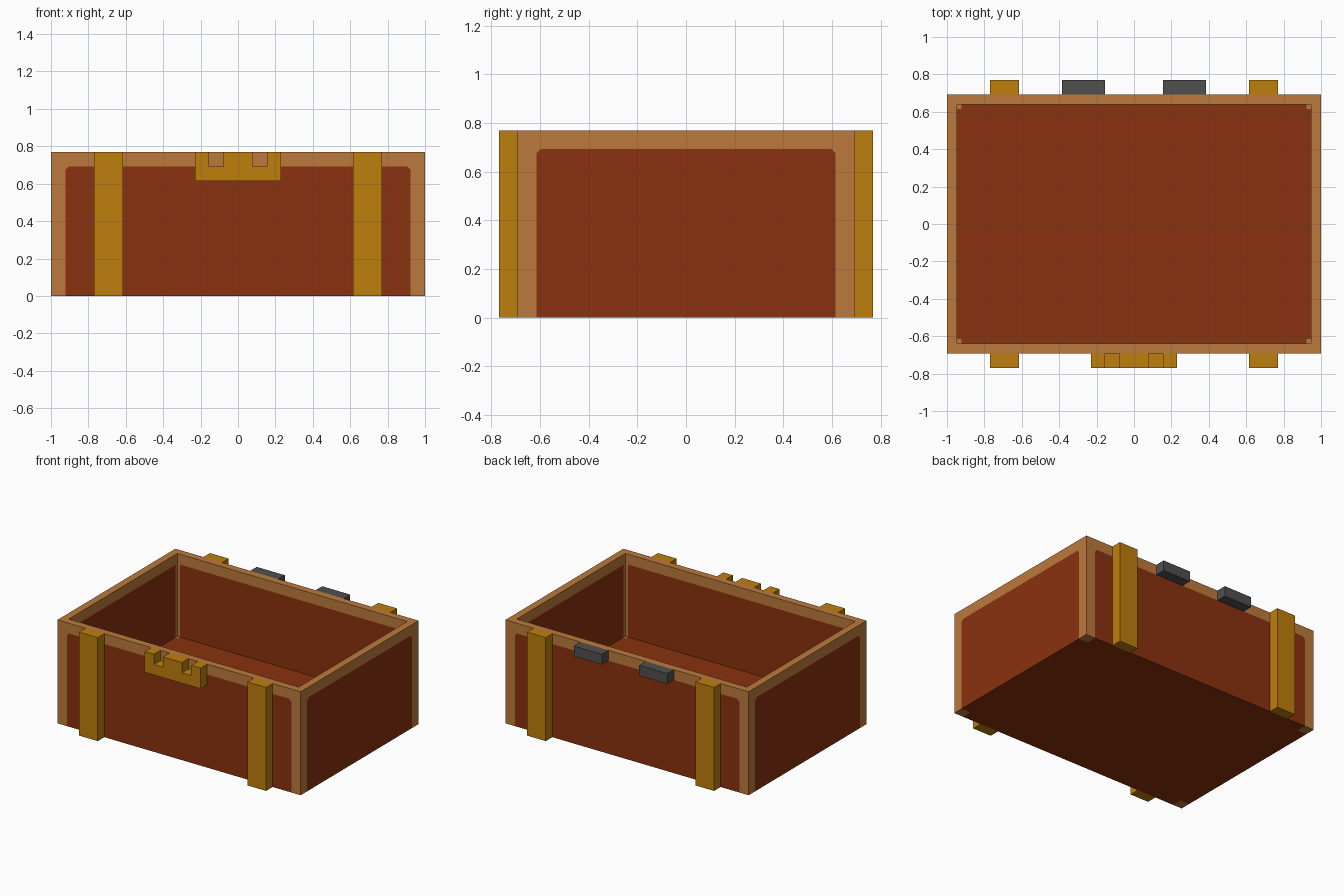
import bpy, bmesh
from mathutils import Vector

cube = bpy.data.objects.get("Cube")
if cube:
    bpy.data.objects.remove(cube, do_unlink=True)

U = 2 / 26                      # one block unit
X, Y, Z = 13 * U, 9 * U, 10 * U  # outer half width, half depth, height


def material(name, rgb):
    m = bpy.data.materials.new(name)
    m.use_nodes = True
    m.diffuse_color = (*rgb, 1)
    bsdf = next(n for n in m.node_tree.nodes if n.type == 'BSDF_PRINCIPLED')
    bsdf.inputs["Base Color"].default_value = (*rgb, 1)
    return m


TAN = material("tan wood", (0.503, 0.195, 0.045))
RED = material("red brown wood", (0.254, 0.032, 0.0044))
GOLD = material("gold", (0.515, 0.209, 0.0037))
GREY = material("dark grey metal", (0.08, 0.08, 0.08))


def finish(name, bm, *mats):
    mesh = bpy.data.meshes.new(name)
    bm.to_mesh(mesh)
    bm.free()
    for m in mats:
        mesh.materials.append(m)
    obj = bpy.data.objects.new(name, mesh)
    bpy.context.collection.objects.link(obj)
    return obj


def prism(name, profile, y0, y1, mat):
    """Extrude an xz profile from y0 to y1."""
    bm = bmesh.new()
    face = bm.faces.new([bm.verts.new((x, y0, z)) for x, z in profile])
    new = bmesh.ops.extrude_face_region(bm, geom=[face])["geom"]
    bmesh.ops.translate(bm, vec=(0, y1 - y0, 0),
                        verts=[v for v in new if isinstance(v, bmesh.types.BMVert)])
    bmesh.ops.recalc_face_normals(bm, faces=bm.faces)
    return finish(name, bm, mat)


def block(name, x0, x1, y0, y1, z0, z1, mat):
    return prism(name, [(x0, z0), (x1, z0), (x1, z1), (x0, z1)], y0, y1, mat)


# Open tub: a box whose top is inset by the wall thickness and sunk to the floor
bm = bmesh.new()
bmesh.ops.create_cube(bm, size=1)
for v in bm.verts:
    v.co = Vector((v.co.x * 2 * X, v.co.y * 2 * Y, (v.co.z + 0.5) * Z))
top = max(bm.faces, key=lambda f: f.calc_center_median().z)
bmesh.ops.inset_region(bm, faces=[top], thickness=U)
new = bmesh.ops.extrude_face_region(bm, geom=[top])["geom"]
bmesh.ops.translate(bm, vec=(0, 0, 2 * U - Z),
                    verts=[v for v in new if isinstance(v, bmesh.types.BMVert)])
if top.is_valid:
    bmesh.ops.delete(bm, geom=[top], context='FACES_ONLY')
bmesh.ops.recalc_face_normals(bm, faces=bm.faces)

# Cut the frame outline into the walls, with small clipped panel corners
PX, PY, PZ, CLIP = X - U, Y - U, Z - U, 0.018
cuts = [((0, 0, PZ), (0, 0, 1))]
for s in (-1, 1):
    cuts += [((s * PX, 0, 0), (1, 0, 0)), ((0, s * PY, 0), (0, 1, 0)),
             ((s * PX, 0, PZ - CLIP), (s, 0, 1)), ((0, s * PY, PZ - CLIP), (0, s, 1))]
for co, no in cuts:
    bmesh.ops.bisect_plane(bm, geom=bm.verts[:] + bm.edges[:] + bm.faces[:],
                           plane_co=co, plane_no=no, dist=1e-5)

# Tan on the rim, corner posts and clipped corners; red brown on the panels
for f in bm.faces:
    c = f.calc_center_median()
    x, y = abs(c.x), abs(c.y)
    tan = c.z > PZ + 1e-4
    if x > PX + 1e-3 and y > PY + 1e-3:
        tan = True
    elif y > Y - 1e-3:
        tan |= x > PX or x + c.z > PX + PZ - CLIP
    elif x > X - 1e-3:
        tan |= y > PY or y + c.z > PY + PZ - CLIP
    f.material_index = 0 if tan else 1
finish("chest_tub", bm, TAN, RED)

# Straps and hinges, mirrored left and right
for s, side in ((1, "left"), (-1, "right")):
    a, b = sorted((s * 8 * U, s * 10 * U))
    block(f"front_strap_{side}", a, b, -Y - U, -Y, 0, Z, GOLD)
    block(f"back_strap_{side}", a, b, Y, Y + U, 0, Z, GOLD)
    a, b = sorted((s * 2 * U, s * 5 * U))
    block(f"hinge_{side}", a, b, Y, Y + U, Z - U, Z, GREY)

# Latch plate with two notches
half = [(3, 8), (3, 10), (2, 10), (2, 9), (1, 9), (1, 10)]
outline = half + [(-x, z) for x, z in reversed(half)]
prism("latch_plate", [(x * U, z * U) for x, z in outline], -Y - U, -Y, GOLD)
